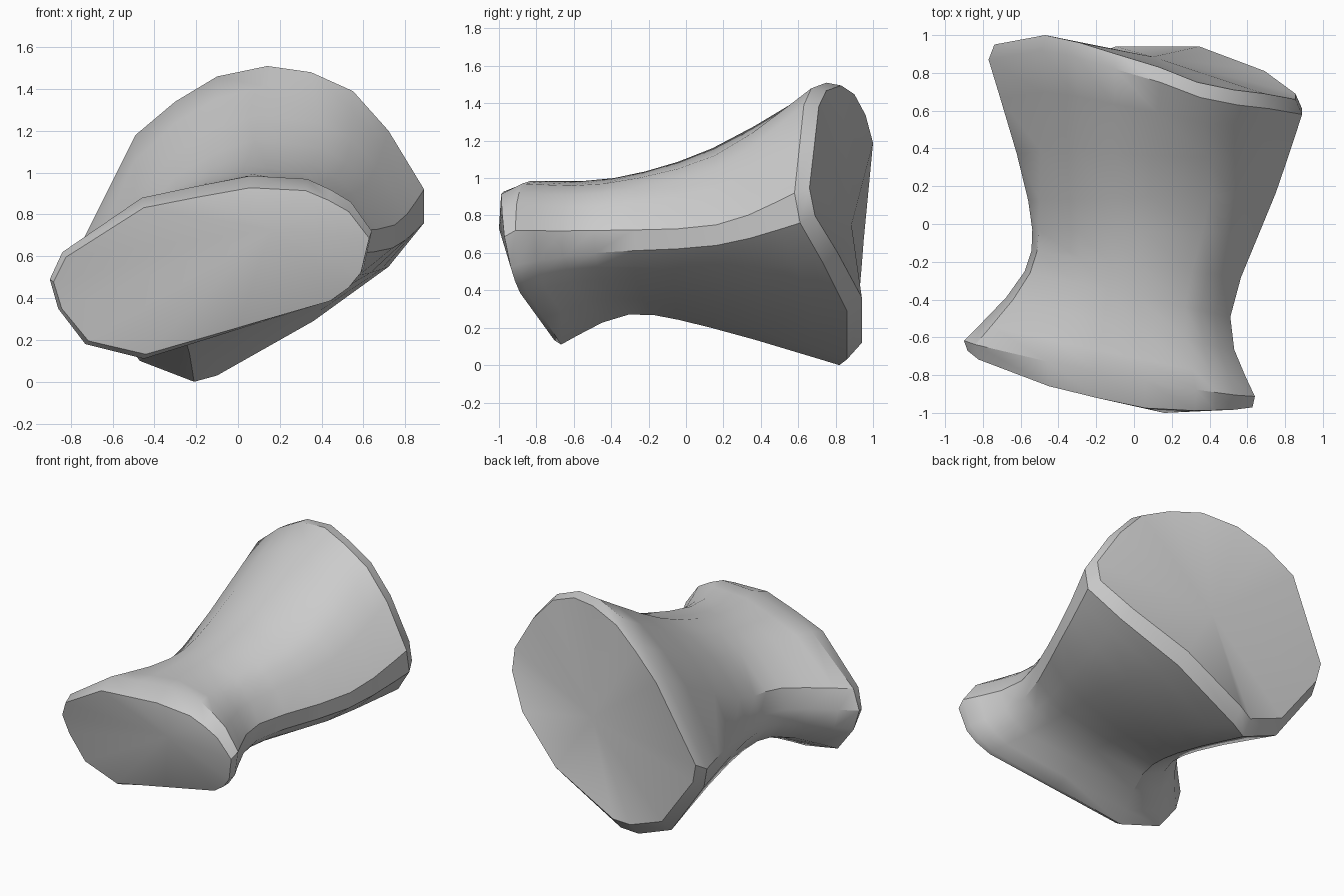
import bpy
import bmesh
import math
from mathutils import Vector

default_cube = bpy.data.objects.get("Cube")
if default_cube:
    bpy.data.objects.remove(default_cube, do_unlink=True)

# Single plain material
grey = bpy.data.materials.new("plain grey")
grey.use_nodes = True
colour = (0.6, 0.6, 0.6, 1)
grey.diffuse_color = colour
grey.node_tree.nodes["Principled BSDF"].inputs["Base Color"].default_value = colour


def tilted_ring(profile, y, slope_x, slope_z):
    """Place an (x, z) profile on a plane that leans along x and z."""
    return [Vector((x, y + slope_x * x + slope_z * z, z)) for x, z in profile]


def spline(p0, p1, p2, p3, t):
    """Catmull-Rom interpolation between p1 and p2."""
    return 0.5 * (2 * p1 + (p2 - p0) * t
                  + (2 * p0 - 5 * p1 + 4 * p2 - p3) * t ** 2
                  + (3 * p1 - p0 - 3 * p2 + p3) * t ** 3)


def loft_between_rings(rings, steps):
    """Interpolate smoothly through the key rings."""
    padded = [rings[0]] + rings + [rings[-1]]
    result = []
    for k in range(len(rings) - 1):
        for s in range(steps):
            result.append([spline(*corner, s / steps)
                           for corner in zip(*padded[k:k + 4])])
    result.append(rings[-1])
    return result


def inset_ring(ring, pivot, scale_x, scale_z, push):
    """Shrink a rim towards a pivot in x and z and push it along y."""
    return [Vector((pivot.x + (p.x - pivot.x) * scale_x,
                    p.y + push(p),
                    pivot.z + (p.z - pivot.z) * scale_z)) for p in ring]


def front_push(p):
    """The front cap bulges most near the top and fades to the left."""
    return -.035 - .2 * max(0, p.z - .4) * (1 - max(0, p.x))


# Key cross-sections, each running from the left flank over the top
front_rim = tilted_ring([
    (.64, .72), (.54, .86), (.44, .92), (.33, .97), (.06, .985),
    (-.2, .935), (-.46, .88), (-.84, .62), (-.9, .49), (-.86, .35),
    (-.73, .18), (-.45, .11), (0, .25), (.45, .39), (.54, .46),
    (.6, .54)], -.74, -.18, -.08)
neck = tilted_ring([
    (.51, .72), (.43, .85), (.35, .92), (.27, .97), (.02, 1),
    (-.14, .96), (-.3, .89), (-.55, .69), (-.58, .55), (-.57, .45),
    (-.48, .33), (-.33, .27), (0, .36), (.33, .46), (.42, .53),
    (.49, .6)], -.38, -.22, 0)
waist = tilted_ring([
    (.75, .75), (.62, .95), (.52, 1.05), (.4, 1.12), (.08, 1.16),
    (-.12, 1.09), (-.3, .98), (-.5, .76), (-.56, .57), (-.55, .47),
    (-.42, .28), (-.25, .2), (0, .26), (.38, .41), (.58, .51),
    (.74, .64)], .14, .03, 0)
back_rim = [Vector(p) for p in (
    (.89, .58, .92), (.72, .61, 1.2), (.55, .63, 1.39), (.35, .67, 1.48),
    (.14, .75, 1.51), (-.1, .82, 1.46), (-.3, .88, 1.34), (-.49, .92, 1.18),
    (-.77, .87, .62), (-.74, .86, .48), (-.47, .83, .1), (-.21, .82, 0),
    (-.1, .86, .03), (.36, .86, .29), (.72, .73, .55), (.89, .61, .76))]

# Bevelled, slightly domed end caps
front_centre = Vector((.16, -1, .73))
back_centre = Vector((.1, .885, .75))
front_cap = inset_ring(front_rim, Vector((0, 0, .35)), .98, .91, front_push)
back_cap = inset_ring(back_rim, Vector((0, 0, 1.3)), .96, .93, lambda p: .08)

# Skin the rings
bm = bmesh.new()
all_rings = ([front_cap]
             + loft_between_rings([front_rim, neck, waist, back_rim], 3)
             + [back_cap])
loops = [[bm.verts.new(p) for p in ring] for ring in all_rings]
count = len(front_rim)
for lower, upper in zip(loops, loops[1:]):
    for i in range(count):
        j = (i + 1) % count
        bm.faces.new((lower[i], lower[j], upper[j], upper[i]))

# Close both ends with a fan
for loop, centre in ((loops[0], front_centre), (loops[-1], back_centre)):
    middle = bm.verts.new(centre)
    for i in range(count):
        bm.faces.new((loop[i], loop[(i + 1) % count], middle))

bmesh.ops.recalc_face_normals(bm, faces=bm.faces)
mesh = bpy.data.meshes.new("flared_body")
bm.to_mesh(mesh)
bm.free()
mesh.materials.append(grey)
body = bpy.data.objects.new("flared_body", mesh)
bpy.context.collection.objects.link(body)

# Smooth flanks with crisp rims
bpy.ops.object.select_all(action='DESELECT')
body.select_set(True)
bpy.context.view_layer.objects.active = body
bpy.ops.object.shade_smooth_by_angle(angle=math.radians(32))
